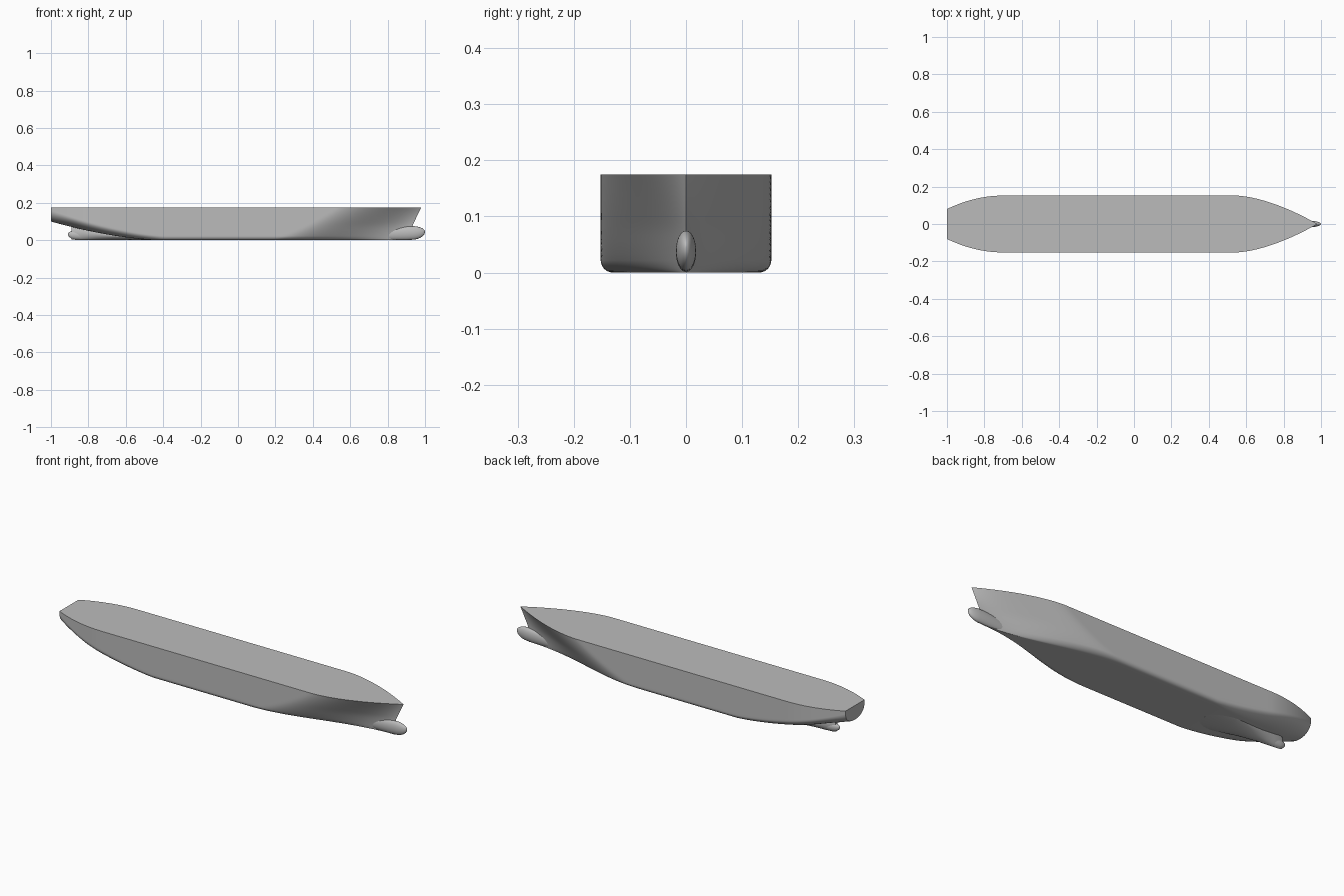
import bpy, bmesh, math

if "Cube" in bpy.data.objects:
    bpy.data.objects.remove(bpy.data.objects["Cube"], do_unlink=True)

DEPTH, HALF_BEAM = 0.175, 0.152

grey = bpy.data.materials.new("hull grey")
grey.use_nodes = True
grey.diffuse_color = (0.5, 0.5, 0.5, 1)
grey.node_tree.nodes["Principled BSDF"].inputs["Base Color"].default_value = (0.5, 0.5, 0.5, 1)


def clamp(t):
    return max(0.0, min(1.0, t))


def lerp(a, b, t):
    return a + (b - a) * t


def table(points, z):
    """Linear lookup in a short list of (z, value) pairs."""
    for (a, va), (b, vb) in zip(points, points[1:]):
        if z <= b:
            return lerp(va, vb, clamp((z - a) / (b - a)))
    return points[-1][1]


def loft(name, rings, closed):
    """Skin a row of equal-length rings; cap both ends (and the deck when open)."""
    bm = bmesh.new()
    rows = [[bm.verts.new(p) for p in ring] for ring in rings]
    n = len(rows[0])
    for a, b in zip(rows, rows[1:]):
        for i in range(n if closed else n - 1):
            j = (i + 1) % n
            bm.faces.new((a[i], a[j], b[j], b[i]))
    bm.faces.new(rows[0])
    if closed:
        bm.faces.new(rows[-1])
    else:
        bm.faces.new([r[0] for r in rows] + [r[-1] for r in reversed(rows)])
    bmesh.ops.remove_doubles(bm, verts=bm.verts, dist=0.0002)
    bmesh.ops.recalc_face_normals(bm, faces=bm.faces)
    mesh = bpy.data.meshes.new(name)
    bm.to_mesh(mesh)
    bm.free()
    mesh.materials.append(grey)
    obj = bpy.data.objects.new(name, mesh)
    bpy.context.collection.objects.link(obj)
    bpy.ops.object.select_all(action="DESELECT")
    obj.select_set(True)
    bpy.context.view_layer.objects.active = obj
    bpy.ops.object.shade_smooth_by_angle(angle=math.radians(35))
    return obj


def half_section(b, keel, ry, rz):
    """Half frame from deck edge down the side, round the bilge, to the keel."""
    top = keel + rz
    pts = [(b, lerp(DEPTH, top, i / 14)) for i in range(14)]
    for i in range(13):
        a = math.pi / 2 * i / 12
        pts.append((b - ry + ry * math.cos(a), top - rz * math.sin(a)))
    pts += [((b - ry) * (1 - i / 6), keel) for i in range(1, 7)]
    return pts


STEM = [(0, 0.93), (0.07, 0.932), (0.085, 0.936), (0.12, 0.953), (DEPTH, 0.98)]


def bow_point(t, y, z):
    """Fine a frame point down towards the raked stem."""
    w = z / DEPTH
    end = table(STEM, z)
    start = lerp(0.15, 0.54, w ** 0.7)
    x = t * end
    s = clamp((x - start) / (end - start))
    hollow = 1 - s * s * (3 - 2 * s)
    full = 1 - s ** 1.65
    return x, y * lerp(hollow, full, w ** 1.5), z


def mirrored(half):
    return half + [(x, -y, z) for x, y, z in reversed(half[:-1])]


# Main hull: tapered stern frames, then bow frames sheared to the stem
frames = []
for i in range(50):
    x = -1 + i / 50
    run = clamp((-0.4 - x) / 0.6)
    b = HALF_BEAM - 0.072 * clamp((-0.7 - x) / 0.3) ** 2
    ry = min(0.9 * b, 0.022 + 0.11 * run)
    sec = half_section(b, 0.1 * run ** 1.7, ry, 0.022 + 0.035 * run)
    frames.append(mirrored([(x, y, z) for y, z in sec]))
midship = half_section(HALF_BEAM, 0, 0.022, 0.022)
for i in range(71):
    frames.append(mirrored([bow_point(i / 70, y, z) for y, z in midship]))
loft("hull", frames, False)


def spindle(name, stations):
    """Oval body from (x, half width, bottom, top) stations."""
    rings = []
    for x, w, low, high in stations:
        rings.append([(x, w * math.cos(a), (low + high) / 2 + (high - low) / 2 * math.sin(a))
                      for a in (math.tau * k / 32 for k in range(32))])
    return loft(name, rings, True)


# Bulbous bow: straight body with a rounded nose
bulb = [(0.72, 0.012, 0.002, 0.05), (0.82, 0.016, 0.001, 0.066), (0.9, 0.018, 0.001, 0.073)]
for i in range(1, 13):
    a = math.pi / 2 * i / 12
    r = max(math.cos(a), 0.02)
    bulb.append((0.93 + 0.07 * math.sin(a), 0.018 * r,
                 lerp(0.046, 0.003, r), lerp(0.046, 0.075, r)))
spindle("bow_bulb", bulb)

# Stern skeg fairing out of the flat bottom, with a rounded shaft boss
spindle("stern_skeg", [(-0.42, 0.12, 0, 0.02), (-0.55, 0.085, 0, 0.035),
                       (-0.66, 0.055, 0, 0.05), (-0.76, 0.032, 0, 0.07),
                       (-0.83, 0.02, 0, 0.082), (-0.87, 0.014, 0.002, 0.08),
                       (-0.89, 0.008, 0.005, 0.072)])
boss = [(-0.74, 0.018, 0.001, 0.05), (-0.84, 0.016, 0.002, 0.052)]
for i in range(1, 9):
    a = math.pi / 2 * i / 8
    r = max(math.cos(a), 0.02)
    boss.append((-0.86 - 0.05 * math.sin(a), 0.016 * r,
                 lerp(0.034, 0.003, r), lerp(0.034, 0.052, r)))
spindle("shaft_boss", boss)
